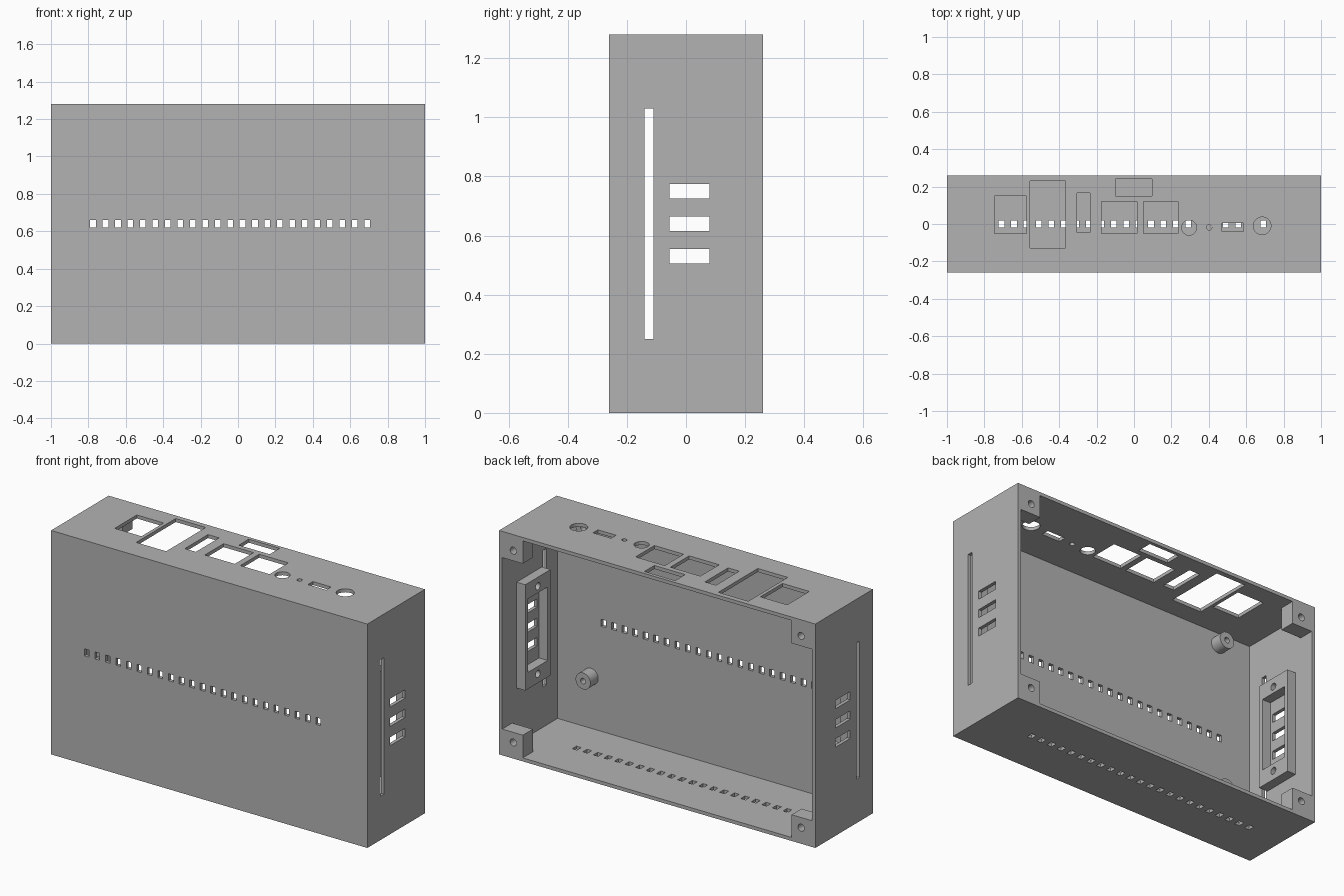
import bpy, bmesh, math
from mathutils import Matrix, Vector

cube = bpy.data.objects.get("Cube")
if cube:
    bpy.data.objects.remove(cube, do_unlink=True)

grey = bpy.data.materials.new("light_grey")
grey.use_nodes = True
color = (0.45, 0.45, 0.45, 1)
grey.diffuse_color = color
grey.node_tree.nodes["Principled BSDF"].inputs["Base Color"].default_value = color

HX, HY, H, WALL = 1.0, 0.26, 1.28, 0.02
TURN = {"x": Matrix.Rotation(math.pi / 2, 4, "Y"),
        "y": Matrix.Rotation(math.pi / 2, 4, "X"),
        "z": Matrix.Identity(4)}


def box(bm, x0, x1, y0, y1, z0, z1):
    size = Vector((abs(x1 - x0), abs(y1 - y0), abs(z1 - z0)))
    mid = Vector((x0 + x1, y0 + y1, z0 + z1)) / 2
    bmesh.ops.create_cube(bm, size=1, matrix=Matrix.LocRotScale(mid, None, size))


def rod(bm, axis, center, radius, length):
    bmesh.ops.create_cone(bm, cap_ends=True, segments=32, radius1=radius, radius2=radius,
                          depth=length, matrix=Matrix.Translation(center) @ TURN[axis])


def make(name, bm):
    mesh = bpy.data.meshes.new(name)
    bm.to_mesh(mesh)
    bm.free()
    mesh.materials.append(grey)
    obj = bpy.data.objects.new(name, mesh)
    bpy.context.collection.objects.link(obj)
    return obj


def cut(obj, bm):
    cutter = make("cutter", bm)
    cutter.hide_render = True
    mod = obj.modifiers.new("cut", "BOOLEAN")
    mod.operation, mod.solver, mod.object = "DIFFERENCE", "EXACT", cutter
    bpy.ops.object.select_all(action="DESELECT")
    bpy.context.view_layer.objects.active = obj
    obj.select_set(True)
    bpy.ops.object.modifier_apply(modifier=mod.name)
    bpy.data.objects.remove(cutter, do_unlink=True)
    bpy.ops.object.shade_smooth_by_angle(angle=math.radians(30))


# Case shell, open at the back
bm = bmesh.new()
box(bm, -HX, HX, -HY, HY, 0, H)
shell = make("case_shell", bm)
bm = bmesh.new()
box(bm, -HX + WALL, HX - WALL, -HY + WALL, HY + 0.1, WALL, H - WALL)
cut(shell, bm)

holes = bmesh.new()
# Vent rows in the front and the floor
for i in range(23):
    x = -0.775 + i * 0.0666
    box(holes, x - 0.015, x + 0.015, -HY - 0.02, -HY + 0.04, 0.62, 0.66)
    box(holes, x - 0.015, x + 0.015, -0.018, 0.02, -0.02, 0.04)
# Connector openings in the top
for x0, x1, y0, y1 in ((-0.745, -0.575, -0.05, 0.15), (-0.555, -0.365, -0.127, 0.23),
                       (-0.305, -0.235, -0.045, 0.165), (-0.175, 0.015, -0.05, 0.12),
                       (0.05, 0.235, -0.05, 0.12), (-0.1, 0.095, 0.15, 0.24),
                       (0.47, 0.585, -0.04, 0.005)):
    box(holes, x0, x1, y0, y1, H - 0.04, H + 0.02)
for x, y, r in ((0.295, -0.02, 0.04), (0.402, -0.018, 0.014), (0.685, -0.01, 0.047)):
    rod(holes, "z", (x, y, H), r, 0.08)
# Long slit and three slots in each side
for s in (-1, 1):
    box(holes, s * (HX - 0.04), s * (HX + 0.02), -0.14, -0.11, 0.25, 1.03)
    for z in (0.53, 0.64, 0.75):
        box(holes, s * (HX - 0.04), s * (HX + 0.02), -0.055, 0.08, z - 0.024, z + 0.024)
cut(shell, holes)

for s, side in ((-1, "right"), (1, "left")):
    # Side port bracket with a window and two screw holes
    wall = s * (HX - WALL)
    face = s * (HX - WALL - 0.055)
    bm = bmesh.new()
    box(bm, wall, face, -0.098, 0.13, 0.335, 0.94)
    bracket = make(side + "_port_bracket", bm)
    bm = bmesh.new()
    box(bm, wall + s * 0.02, face - s * 0.02, -0.072, 0.104, 0.43, 0.85)
    for z in (0.387, 0.888):
        rod(bm, "x", (face, 0.016, z), 0.02, 0.1)
    cut(bracket, bm)

    for up, level in ((False, "lower"), (True, "upper")):
        # Corner screw block
        def height(d):
            return H - d if up else d
        bm = bmesh.new()
        box(bm, s * 0.85, wall, HY - 0.09, HY, height(WALL), height(0.15))
        block = make(f"{level}_{side}_screw_block", bm)
        bm = bmesh.new()
        rod(bm, "y", (s * 0.91, HY, height(0.092)), 0.02, 0.16)
        cut(block, bm)

        # Board standoff on the front wall
        z = 1.19 if up else 0.316
        base = -HY + WALL
        bm = bmesh.new()
        rod(bm, "y", (s * 0.77, base + 0.035, z), 0.047, 0.07)
        post = make(f"{level}_{side}_standoff", bm)
        bm = bmesh.new()
        rod(bm, "y", (s * 0.77, base + 0.07, z), 0.016, 0.12)
        cut(post, bm)
